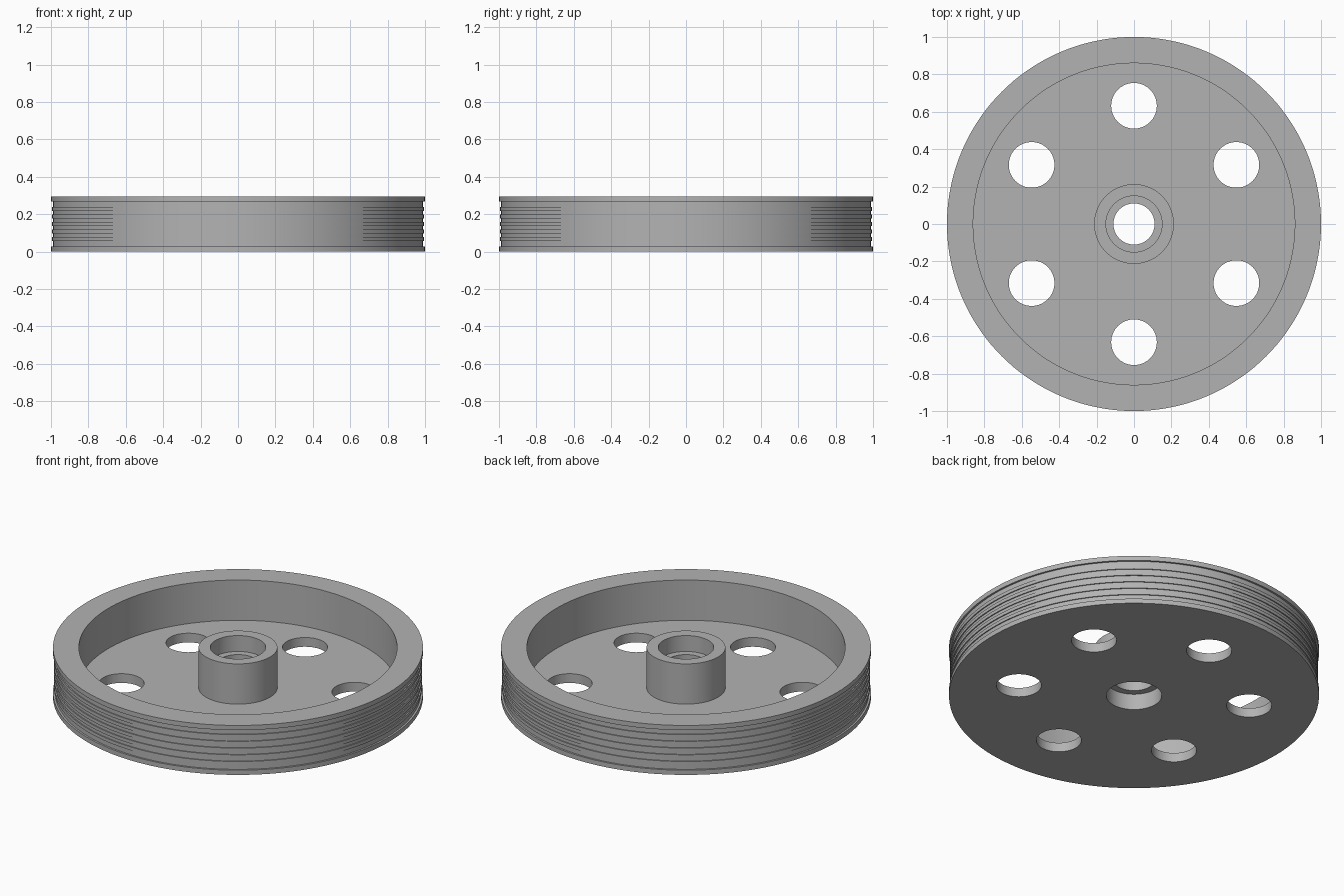
import bpy, bmesh, math
from mathutils import Matrix, Vector

cube = bpy.data.objects.get("Cube")
if cube:
    bpy.data.objects.remove(cube, do_unlink=True)

HEIGHT = 0.295
FLOOR = 0.055
GROOVE_R, RIB_R = 0.989, 0.995
SEGMENTS = 144


def add_object(name, bm):
    bmesh.ops.recalc_face_normals(bm, faces=bm.faces)
    mesh = bpy.data.meshes.new(name)
    bm.to_mesh(mesh)
    bm.free()
    obj = bpy.data.objects.new(name, mesh)
    bpy.context.collection.objects.link(obj)
    return obj


def lathe(name, profile):
    """Revolve a closed (radius, z) outline around the z axis."""
    bm = bmesh.new()
    verts = [bm.verts.new((r, 0, z)) for r, z in profile]
    edges = [bm.edges.new((v, verts[i - 1])) for i, v in enumerate(verts)]
    bmesh.ops.spin(bm, geom=verts + edges, cent=(0, 0, 0), axis=(0, 0, 1),
                   angle=math.tau, steps=SEGMENTS, use_merge=True)
    bmesh.ops.remove_doubles(bm, verts=bm.verts, dist=1e-5)
    return add_object(name, bm)


metal = bpy.data.materials.new("grey metal")
metal.use_nodes = True
grey = (0.45, 0.45, 0.45, 1)
metal.diffuse_color = grey
metal.node_tree.nodes["Principled BSDF"].inputs["Base Color"].default_value = grey

# Outer belt face: plain flanges with five shallow ribs between them
belt = [(1, 0), (1, 0.028), (GROOVE_R, 0.028)]
for i in range(5):
    mid = HEIGHT / 2 + (i - 2) * 0.04
    low, high = mid - 0.01, mid + 0.01
    belt += [(GROOVE_R, low), (RIB_R, low), (RIB_R, high), (GROOVE_R, high)]
belt += [(GROOVE_R, 0.267), (1, 0.267), (1, HEIGHT)]

# Dished web, hub and stepped bore with a bearing seat on each side
inside = [(0.86, HEIGHT), (0.86, FLOOR), (0.213, FLOOR), (0.213, HEIGHT),
          (0.15, HEIGHT), (0.15, 0.2), (0.11, 0.2),
          (0.11, 0.095), (0.15, 0.095), (0.15, 0)]
wheel = lathe("pulley_wheel", belt + inside)
wheel.data.materials.append(metal)

# Six round lightening holes through the web
bm = bmesh.new()
for i in range(6):
    a = math.radians(30 + 60 * i)
    place = Matrix.Translation(Vector((math.cos(a), math.sin(a), 0)) * 0.632)
    bmesh.ops.create_cone(bm, cap_ends=True, segments=64, radius1=0.122,
                          radius2=0.122, depth=0.4, matrix=place)
cutter = add_object("hole_cutter", bm)
cutter.hide_render = True

cut = wheel.modifiers.new("lightening_holes", 'BOOLEAN')
cut.operation = 'DIFFERENCE'
cut.solver = 'EXACT'
cut.object = cutter
bpy.ops.object.select_all(action='DESELECT')
bpy.context.view_layer.objects.active = wheel
wheel.select_set(True)
bpy.ops.object.modifier_apply(modifier=cut.name)
bpy.data.objects.remove(cutter, do_unlink=True)
bpy.ops.object.shade_smooth_by_angle(angle=math.radians(30))
